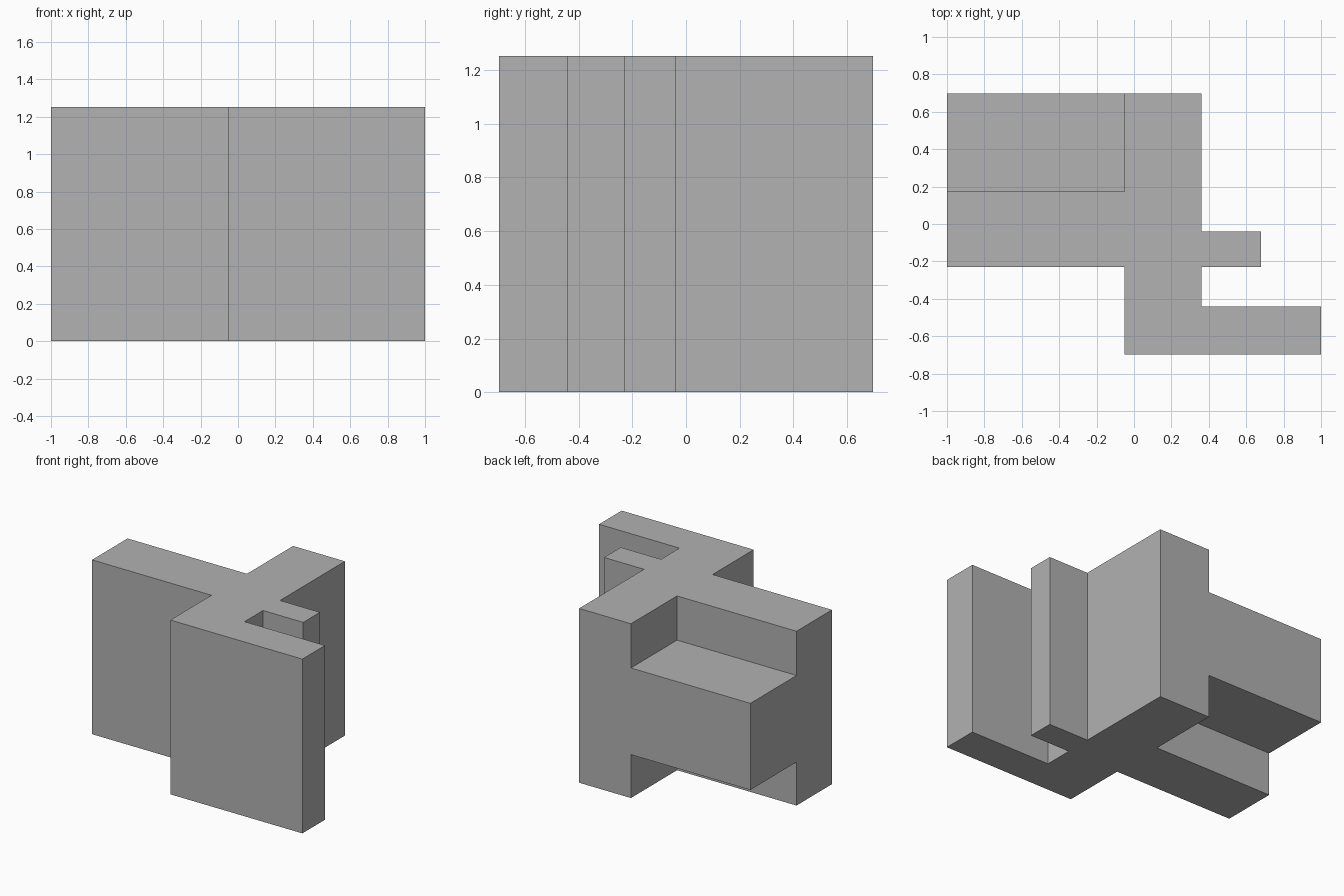
import bpy
import bmesh

if "Cube" in bpy.data.objects:
    bpy.data.objects.remove(bpy.data.objects["Cube"], do_unlink=True)

HEIGHT = 1.253
DEPTH = 0.697

grey = bpy.data.materials.new("plain grey")
grey.use_nodes = True
colour = (0.445, 0.445, 0.445, 1)
grey.diffuse_color = colour
grey.node_tree.nodes["Principled BSDF"].inputs["Base Color"].default_value = colour


def prism(name, outline, bottom, top):
    """Extrude a counter-clockwise outline between two heights."""
    bm = bmesh.new()
    base = bm.faces.new([bm.verts.new((x, y, bottom)) for x, y in outline])
    sides = bmesh.ops.extrude_face_region(bm, geom=[base], use_keep_orig=True)
    risen = [v for v in sides["geom"] if isinstance(v, bmesh.types.BMVert)]
    bmesh.ops.translate(bm, verts=risen, vec=(0, 0, top - bottom))
    bmesh.ops.recalc_face_normals(bm, faces=bm.faces)
    mesh = bpy.data.meshes.new(name)
    bm.to_mesh(mesh)
    bm.free()
    mesh.materials.append(grey)
    obj = bpy.data.objects.new(name, mesh)
    bpy.context.collection.objects.link(obj)
    return obj


# Main body: spine, left-hand wing, short tab and long front leg
body = prism("branched_block", [
    (-1, -0.23), (-0.05, -0.23), (-0.05, -DEPTH), (1, -DEPTH),
    (1, -0.44), (0.36, -0.44), (0.36, -0.23), (0.68, -0.23),
    (0.68, -0.04), (0.362, -0.04), (0.362, DEPTH), (-1, DEPTH),
], 0, HEIGHT)

# Notches above and below the projecting rear block
notch = [(-1.2, 0.173), (-0.05, 0.173), (-0.05, 0.9), (-1.2, 0.9)]
bpy.context.view_layer.objects.active = body
for name, bottom, top in (("lower_notch", -0.2, 0.312), ("upper_notch", 0.935, 1.5)):
    cutter = prism(name, notch, bottom, top)
    cutter.hide_render = True
    cut = body.modifiers.new(name, 'BOOLEAN')
    cut.operation = 'DIFFERENCE'
    cut.solver = 'EXACT'
    cut.object = cutter
    bpy.ops.object.modifier_apply(modifier=cut.name)
    bpy.data.objects.remove(cutter, do_unlink=True)
